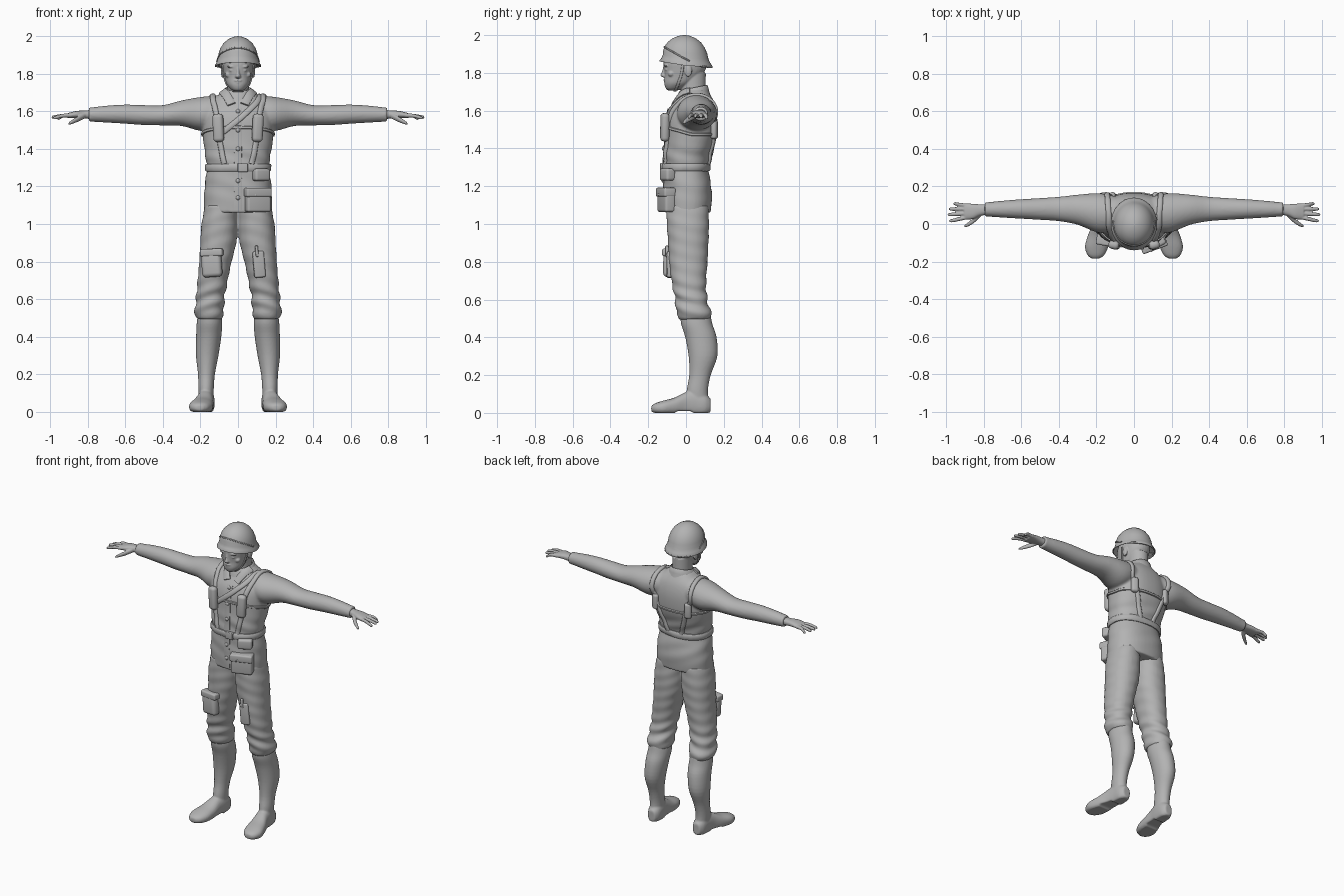
import bpy, bmesh, math
from mathutils import Vector, Matrix
from mathutils.bvhtree import BVHTree

cube = bpy.data.objects.get("Cube")
if cube:
    bpy.data.objects.remove(cube, do_unlink=True)

grey = bpy.data.materials.new("plain_grey")
grey.use_nodes = True
grey.diffuse_color = (0.45, 0.45, 0.45, 1)
grey.node_tree.nodes["Principled BSDF"].inputs["Base Color"].default_value = (0.45, 0.45, 0.45, 1)
SIDES = ((1, "left"), (-1, "right"))


def finish(name, bm, angle=50):
    """Turn a bmesh into a smooth-shaded object."""
    bmesh.ops.recalc_face_normals(bm, faces=bm.faces)
    mesh = bpy.data.meshes.new(name)
    bm.to_mesh(mesh)
    bm.free()
    mesh.materials.append(grey)
    obj = bpy.data.objects.new(name, mesh)
    bpy.context.collection.objects.link(obj)
    bpy.ops.object.select_all(action="DESELECT")
    obj.select_set(True)
    bpy.context.view_layer.objects.active = obj
    bpy.ops.object.shade_smooth_by_angle(angle=math.radians(angle))
    return obj


def spline(points, steps, closed=False):
    """Catmull-Rom samples through tuples of any length."""
    pts = [Vector(p) for p in points]
    n, out = len(pts), []
    pick = (lambda i: pts[i % n]) if closed else (lambda i: pts[min(max(i, 0), n - 1)])
    for i in range(n if closed else n - 1):
        a, b, c, d = (pick(i + k) for k in (-1, 0, 1, 2))
        for k in range(steps):
            t = k / steps
            out.append(0.5 * (2 * b + (c - a) * t + (2 * a - 5 * b + 4 * c - d) * t**2
                              + (3 * b - a - 3 * c + d) * t**3))
    return out if closed else out + [pts[-1]]


def loft(bm, axis, rings, side=1, power=2.0, sides=32, steps=4):
    """Skin rings of (position, centre a, centre b, radius a, radius b)."""
    loops = []
    for t, a, b, ra, rb in (spline(rings, steps) if steps > 1 else rings):
        loop = []
        for k in range(sides):
            ang = math.tau * k / sides
            c, s = math.cos(ang), math.sin(ang)
            u = a + ra * math.copysign(abs(c) ** (2 / power), c)
            v = b + rb * math.copysign(abs(s) ** (2 / power), s)
            x, y, z = {"z": (u, v, t), "x": (t, u, v), "y": (u, t, v)}[axis]
            loop.append(bm.verts.new((x * side, y, z)))
        loops.append(loop)
    for lo, hi in zip(loops, loops[1:]):
        for k in range(sides):
            j = (k + 1) % sides
            bm.faces.new((lo[k], lo[j], hi[j], hi[k]))
    bm.faces.new(loops[0])
    bm.faces.new(loops[-1])
    bmesh.ops.recalc_face_normals(bm, faces=bm.faces)


def fuse(name, bm, voxel, smooth=4, fold=None):
    """Blend overlapping volumes into one skin and press in cloth folds."""
    obj = finish(name, bm)
    remesh = obj.modifiers.new("blend", "REMESH")
    remesh.mode, remesh.voxel_size = "VOXEL", voxel
    soft = obj.modifiers.new("soften", "SMOOTH")
    soft.iterations = smooth
    graph = bpy.context.evaluated_depsgraph_get()
    skin = bmesh.new()
    skin.from_mesh(bpy.data.meshes.new_from_object(obj.evaluated_get(graph)))
    bpy.data.objects.remove(obj, do_unlink=True)
    skin.normal_update()
    if fold:
        for v, push in [(v, v.normal * fold(v.co)) for v in skin.verts]:
            v.co += push
    return finish(name, skin, 60)


def surface(obj):
    return BVHTree.FromObject(obj, bpy.context.evaluated_depsgraph_get())


def strap(name, skin, points, width, thick=0.01, closed=False, steps=8):
    """Flat band that follows a surface."""
    hits = [skin.find_nearest(p)[:2] for p in spline(points, steps, closed)]
    n, bm, loops = len(hits), bmesh.new(), []
    for i, (p, normal) in enumerate(hits):
        nxt = hits[(i + 1) % n if closed else min(i + 1, n - 1)][0]
        prv = hits[i - 1 if closed else max(i - 1, 0)][0]
        across = (nxt - prv).cross(normal).normalized() * width / 2
        loops.append([bm.verts.new(p + across * s + normal * h)
                      for s, h in ((1, -0.006), (1, thick * 0.6), (0.7, thick),
                                   (-0.7, thick), (-1, thick * 0.6), (-1, -0.006))])
    for i in range(n if closed else n - 1):
        lo, hi = loops[i], loops[(i + 1) % n]
        for k in range(6):
            bm.faces.new((lo[k], lo[k - 1], hi[k - 1], hi[k]))
    if not closed:
        bm.faces.new(loops[0])
        bm.faces.new(loops[-1])
    return finish(name, bm)


def box(name, loc, size, bevel=0.012, turn=0, tilt=0):
    bm = bmesh.new()
    bmesh.ops.create_cube(bm, size=1)
    bmesh.ops.scale(bm, vec=size, verts=bm.verts)
    bmesh.ops.bevel(bm, geom=bm.edges[:], offset=bevel, segments=4, profile=0.5, affect="EDGES")
    rot = Matrix.Rotation(math.radians(turn), 4, "Z") @ Matrix.Rotation(math.radians(tilt), 4, "Y")
    bm.transform(Matrix.Translation(loc) @ rot)
    return finish(name, bm)


def blob(bm, loc, size):
    bmesh.ops.create_uvsphere(bm, u_segments=20, v_segments=12, radius=1,
                              matrix=Matrix.Translation(loc) @ Matrix.Diagonal((*size, 1)))


# Jacket: trunk and both sleeves in one skin
bm = bmesh.new()
loft(bm, "z", [(1.06, 0, .008, .18, .122), (1.15, 0, .01, .181, .128), (1.24, 0, .005, .173, .122),
               (1.30, 0, 0, .164, .117), (1.38, 0, .01, .176, .126), (1.46, 0, .025, .187, .135),
               (1.54, 0, .03, .19, .136), (1.60, 0, .036, .185, .125), (1.65, 0, .045, .155, .102),
               (1.69, 0, .045, .1, .08), (1.71, 0, .042, .075, .07)], power=2.3, sides=48)
for side, label in SIDES:
    loft(bm, "x", [(.04, .05, 1.61, .08, .08), (.13, .055, 1.595, .1, .088), (.2, .06, 1.586, .104, .09),
                   (.3, .076, 1.59, .08, .068), (.4, .08, 1.579, .065, .054), (.5, .08, 1.58, .058, .053),
                   (.6, .08, 1.585, .052, .051), (.7, .079, 1.585, .045, .045),
                   (.77, .078, 1.583, .039, .039), (.795, .078, 1.583, .038, .038)], side)


def jacket_fold(p):
    waist = math.exp(-((p.z - 1.36) / .05) ** 2) + .6 * math.exp(-((p.z - 1.2) / .08) ** 2)
    return .003 * waist * math.sin(24 * p.x + 60 * p.z + 14 * p.y) if abs(p.x) < .22 else 0


jacket = fuse("jacket", bm, .008, 4, jacket_fold)
cloth = surface(jacket)

# Trousers: two legs meeting at the hips
bm = bmesh.new()
for side, label in SIDES:
    loft(bm, "z", [(.495, .153, .048, .068, .082), (.53, .154, .042, .078, .092), (.6, .148, .027, .075, .085),
                   (.7, .135, .015, .08, .092), (.8, .12, .012, .086, .102), (.9, .105, .012, .096, .107),
                   (1.0, .098, .01, .096, .112), (1.1, .09, .008, .085, .11)], side, 2.2)


def trouser_fold(p):
    knee = math.exp(-((p.z - .6) / .08) ** 2) + .25
    return .004 * knee * math.sin(85 * p.z + 25 * abs(p.x) + 18 * p.y)


trousers = fuse("trousers", bm, .008, 4, trouser_fold)

for side, label in SIDES:
    # Tall boots with flat soles
    bm = bmesh.new()
    loft(bm, "z", [(.05, .168, .062, .038, .058), (.12, .17, .06, .041, .056), (.2, .168, .074, .045, .057),
                   (.3, .164, .09, .06, .076), (.4, .156, .079, .067, .083), (.47, .152, .057, .068, .083),
                   (.52, .152, .05, .062, .08)], side)
    loft(bm, "y", [(-.184, .205, .022, .02, .014), (-.165, .203, .024, .045, .026), (-.12, .199, .027, .062, .038),
                   (-.06, .188, .034, .057, .047), (0, .176, .045, .046, .066), (.05, .169, .05, .044, .072),
                   (.1, .167, .045, .041, .058), (.13, .166, .04, .025, .036)], side, 2.3)
    for v in bm.verts:
        v.co.z = max(v.co.z, .01 if -.05 < v.co.y < .03 else 0)
    fuse(label + "_boot", bm, .006, 2)

    # Hand: palm, four fingers and a thumb
    bm = bmesh.new()
    loft(bm, "x", [(.77, .078, 1.583, .028, .025), (.82, .074, 1.583, .031, .021),
                   (.86, .067, 1.583, .041, .019), (.905, .066, 1.577, .043, .014)], side, 2.3)
    for base, tip, reach, drop in ((.098, .108, .962, 1.56), (.079, .08, .985, 1.566),
                                   (.057, .05, .992, 1.567), (.036, .017, .984, 1.563)):
        loft(bm, "x", [(.885, base, 1.578, .0105, .011), (.93, (base + tip) / 2, 1.577, .0105, .0105),
                       (reach - .01, tip, drop + .003, .009, .009), (reach, tip, drop, .004, .004)], side, sides=12)
    loft(bm, "x", [(.815, .055, 1.577, .014, .015), (.85, .022, 1.56, .015, .015),
                   (.885, -.003, 1.543, .011, .011), (.903, -.012, 1.533, .006, .006)], side, sides=12)
    fuse(label + "_hand", bm, .004, 2)

# Head, neck and facial features
bm = bmesh.new()
loft(bm, "z", [(1.65, 0, .035, .062, .066), (1.72, 0, .038, .058, .066), (1.8, 0, .035, .06, .07)])
loft(bm, "z", [(1.708, 0, -.068, .022, .028), (1.72, 0, -.06, .04, .048), (1.745, 0, -.04, .06, .075),
               (1.78, 0, -.018, .071, .095), (1.82, 0, -.006, .079, .111), (1.86, 0, -.005, .082, .113),
               (1.92, 0, -.005, .07, .095)], power=2.2)
loft(bm, "z", [(1.776, 0, -.108, .013, .012), (1.786, 0, -.112, .016, .024),
               (1.805, 0, -.11, .01, .018), (1.84, 0, -.106, .009, .013)], sides=16)
blob(bm, (0, -.108, 1.764), (.024, .012, .006))
blob(bm, (0, -.105, 1.753), (.02, .012, .006))
blob(bm, (0, -.092, 1.722), (.02, .014, .014))
for side, label in SIDES:
    blob(bm, (side * .082, .012, 1.81), (.009, .02, .032))
    blob(bm, (side * .034, -.106, 1.838), (.026, .011, .006))
    blob(bm, (side * .05, -.078, 1.795), (.02, .018, .016))
    blob(bm, (side * .033, -.102, 1.818), (.014, .01, .006))
head = fuse("head", bm, .004, 2)

# Helmet: one turned shell whose rim lifts at the front
bm = bmesh.new()
loft(bm, "z", [(1.89, 0, 0, .088, .115), (1.838, 0, 0, .119, .136), (1.838, 0, 0, .123, .14),
               (1.844, 0, 0, .123, .14), (1.858, 0, 0, .115, .13), (1.878, 0, -.002, .108, .121),
               (1.905, 0, -.004, .104, .117), (1.935, 0, -.006, .094, .106), (1.962, 0, -.007, .077, .087),
               (1.983, 0, -.008, .054, .061), (1.996, 0, -.008, .027, .03), (2.0, 0, -.008, .004, .005)],
     sides=48, steps=1)
for v in bm.verts:
    v.co.z -= (.16 if v.co.y < 0 else .06) * v.co.y * min(1, (2 - v.co.z) / .14)
helmet = finish("helmet", bm, 60)
turn = [math.tau * k / 12 for k in range(12)]
strap("helmet_band", surface(helmet), [(.11 * math.cos(a), .125 * math.sin(a), 1.872 - .07 * math.sin(a))
                                       for a in turn], .008, .004, True)
strap("chin_strap", surface(head), [(.082, -.015, 1.85), (.078, -.025, 1.79), (.05, -.045, 1.735), (0, -.06, 1.70),
                                    (-.05, -.045, 1.735), (-.078, -.025, 1.79), (-.082, -.015, 1.85)], .014, .006)

# Collar: standing band higher at the nape, and two folded points
bm = bmesh.new()
loft(bm, "z", [(1.66, 0, .036, .1, .094), (1.69, 0, .037, .085, .084), (1.715, 0, .04, .074, .076),
               (1.72, 0, .04, .068, .07), (1.69, 0, .04, .06, .066)], sides=40, steps=1)
for v in bm.verts:
    v.co.z += .2 * (v.co.y - .03)
finish("collar_band", bm)
for side, label in SIDES:
    strap(label + "_collar_point", cloth, [(side * .085, .02, 1.71), (side * .065, -.03, 1.69),
                                           (side * .035, -.08, 1.645)], .045, .01)

# Belt, chest band and shoulder straps
strap("belt", cloth, [(.165 * math.cos(a), .12 * math.sin(a), 1.3) for a in turn], .04, .012, True)
strap("chest_band", cloth, [(.19 * math.cos(a), .03 + .135 * math.sin(a), 1.475 - .04 * min(0, math.sin(a)))
                            for a in turn], .016, .008, True)
strap("cross_strap", cloth, [(.12, .05, 1.69), (.1, -.05, 1.65), (.02, -.1, 1.57), (-.08, -.11, 1.49)], .03)
strap("front_placket", cloth, [(0, -.1, 1.63), (0, -.11, 1.5), (0, -.12, 1.3), (0, -.12, 1.075)], .04, .004)
for side, label in SIDES:
    strap(label + "_shoulder_strap", cloth,
          [(side * x, y, z) for x, y, z in ((.05, .125, 1.31), (.1, .16, 1.45), (.14, .16, 1.58), (.14, .12, 1.66),
                                            (.135, .05, 1.69), (.132, -.04, 1.65), (.115, -.1, 1.56),
                                            (.1, -.11, 1.44), (.075, -.12, 1.32))], .028, .012)
    box(label + "_chest_pouch", (side * .105, -.112, 1.512), (.058, .045, .15), .02, side * 14, side * 3)
    box(label + "_back_pouch", (side * .12, .15, 1.5), (.045, .035, .1), .015, side * -25)

# Jacket buttons
bm = bmesh.new()
for height in (1.6, 1.5, 1.4, 1.23, 1.14):
    spot = cloth.ray_cast(Vector((0, -1, height)), Vector((0, 1, 0)))[0]
    blob(bm, spot - Vector((0, .004, 0)), (.012, .008, .012))
finish("buttons", bm)

# Buckle, hip pouches and thigh pockets with their flaps
box("belt_buckle", (.025, -.126, 1.3), (.055, .022, .046), .005)
box("belt_pouch", (.122, -.098, 1.262), (.09, .055, .065), .014, 28)
box("hip_pouch", (.105, -.104, 1.128), (.135, .06, .13), .014, 20)
box("hip_pouch_flap", (.104, -.107, 1.168), (.142, .066, .048), .01, 20)
box("hip_pouch_stud", (.094, -.141, 1.155), (.014, .012, .014), .004, 20)
box("thigh_pocket", (-.14, -.088, .785), (.108, .055, .135), .022, -10, -4)
box("thigh_pocket_flap", (-.14, -.09, .848), (.122, .056, .04), .01, -10, -2)
box("tool_sheath", (.112, -.084, .785), (.06, .035, .14), .01, 8, -5)
box("tool_handle", (.1, -.1, .855), (.016, .02, .06), .006, 8, -5)
